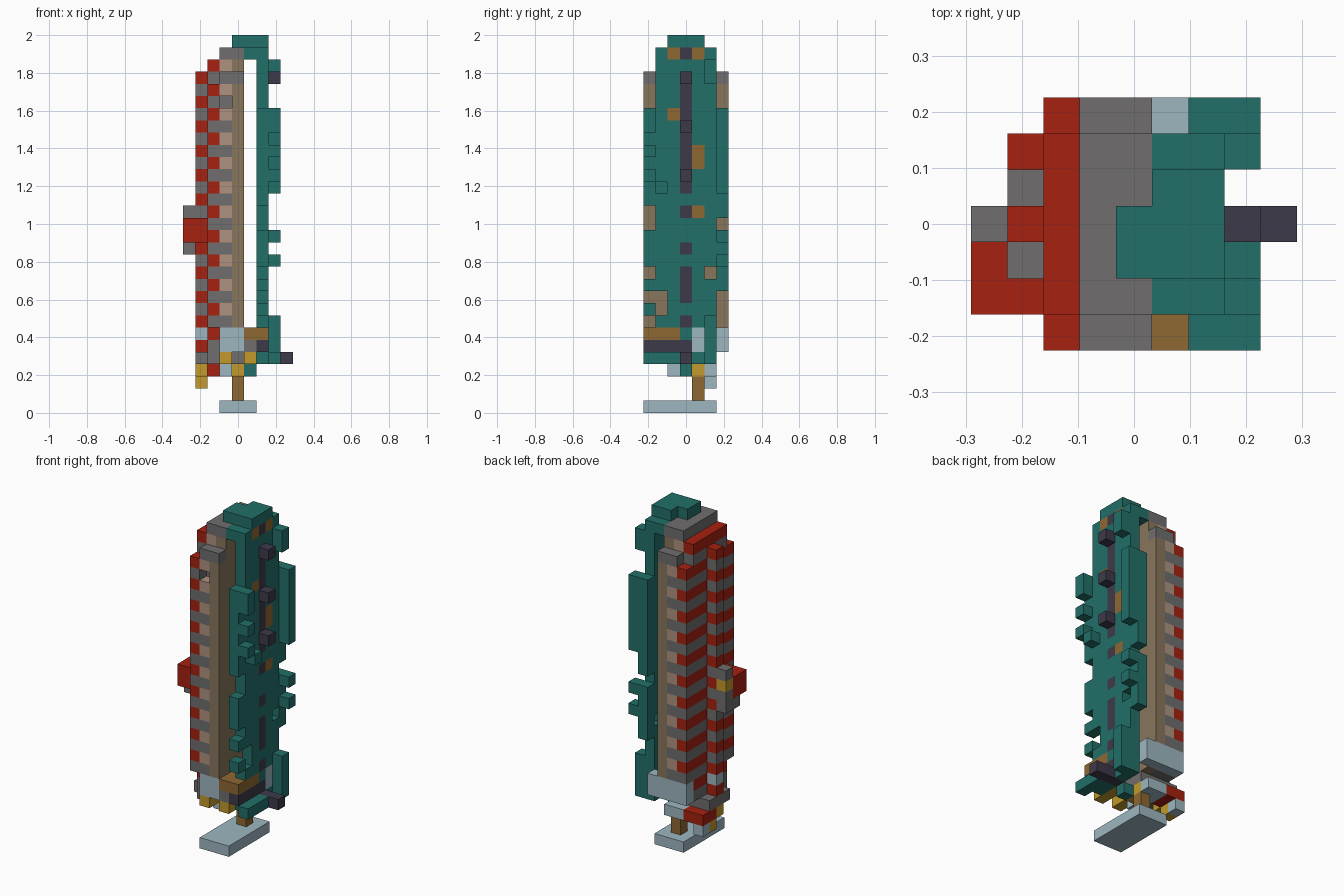
import bpy
import bmesh
from mathutils import Vector

cube = bpy.data.objects.get("Cube")
if cube:
    bpy.data.objects.remove(cube, do_unlink=True)

COLOURS = {
    "teal": (0.016, 0.16, 0.14),
    "red": (0.38, 0.015, 0.005),
    "gray": (0.16, 0.155, 0.155),
    "tan": (0.25, 0.18, 0.107),
    "pink": (0.43, 0.29, 0.22),
    "brown": (0.27, 0.138, 0.032),
    "dark": (0.048, 0.042, 0.068),
    "pale_blue": (0.34, 0.47, 0.53),
    "yellow": (0.54, 0.32, 0.025),
}
MATS = {}
for name, rgb in COLOURS.items():
    mat = bpy.data.materials.new(name)
    mat.use_nodes = True
    mat.diffuse_color = (*rgb, 1)
    mat.node_tree.nodes["Principled BSDF"].inputs["Base Color"].default_value = (*rgb, 1)
    MATS[name] = mat

UNIT = 2 / 31
ORIGIN = Vector((-4.5, -3.5, 0))
cells = {}


def span(value):
    """A single index or an inclusive pair of indices."""
    low, high = value if isinstance(value, tuple) else (value, value)
    return range(low, high + 1)


def fill(part, colour, xs, ys, zs):
    """Fill a block of cells; later blocks replace earlier ones."""
    for x in span(xs):
        for y in span(ys):
            for z in span(zs):
                cells[x, y, z] = (part, colour)


def cut(xs, ys, zs):
    for x in span(xs):
        for y in span(ys):
            for z in span(zs):
                cells.pop((x, y, z), None)


# Stand: foot plate and post
fill("foot_plate", "pale_blue", (3, 5), (0, 5), 0)
fill("post", "brown", 4, 4, (1, 2))

# Page block: plain edge, striped layers and rounded striped spine
for z in span((5, 28)):
    odd = z % 2
    rows = (0, 6) if 7 <= z <= 26 else (1, 5)
    fill("pages", "tan", 4, rows, z)
    fill("page_stripes", "gray" if odd else "pink", 3, rows, z)
    fill("spine_layers", "gray" if odd else "red", 2, rows, z)
    if z < 28:
        fill("spine_ridge", "red" if odd else "gray", 1, 3, z)
for y in (0, 6):
    fill("page_cap", "gray", (3, 4), y, 27)
fill("page_cap", "gray", (3, 4), (1, 5), 29)
cut(3, 0, 25)

# Cover board, with worn gaps along both edges
fill("cover", "teal", 6, (1, 5), (4, 28))
fill("cover", "teal", 6, (0, 6), (8, 24))
fill("cover", "teal", (5, 6), (1, 5), 29)
for y, zs in [(0, (15, 16)), (0, 11), (0, 9), (1, (8, 9)),
              (6, 15), (6, (8, 9)), (5, 11)]:
    cut(6, y, zs)

# Top flap
fill("top_flap", "teal", (5, 6), (2, 4), 30)
fill("top_flap", "teal", 4, (2, 3), 30)

# Raised lumps on the cover
for y, zs in [(0, (23, 24)), (0, 21), (0, 19), (1, 18), (6, (18, 24)),
              (6, 14), (6, 12), (5, (27, 28)), (5, (4, 7)), ((0, 2), 4)]:
    fill("cover_lumps", "teal", 7, y, zs)

# Dark centre inlay, studs and brown flecks
for zs in [29, (18, 27), 16, 13, (9, 11), 7]:
    fill("cover_inlay", "dark", 6, 3, zs)
for z in (27, 23, 19):
    fill("cover_studs", "dark", 7, 3, z)
for y, zs in [(2, 29), (4, 29), (2, 24), (4, (20, 21)), (4, 16)]:
    fill("cover_flecks", "brown", 6, y, zs)

# Ring handle on the spine
fill("handle_clasp", "gray", 0, 3, (13, 16))
fill("handle_clasp", "yellow", 0, 3, 15)
fill("handle_ring", "red", 0, (1, 2), (14, 15))
fill("handle_ring", "red", 1, 1, (14, 15))
fill("handle_ring", "gray", 0, 2, 13)

# Corner brackets and lower straps
fill("back_bracket", "pale_blue", (2, 5), 6, (5, 6))
fill("front_bracket", "pale_blue", (3, 4), 0, (5, 6))
fill("cover_bracket", "pale_blue", 6, 4, (5, 6))
fill("spine_bracket", "pale_blue", 1, 3, 6)
fill("brown_strap", "brown", (5, 6), (0, 2), 6)
fill("dark_strap", "gray", 5, (0, 2), 5)
fill("dark_strap", "dark", 6, (0, 3), 5)
fill("latch", "dark", (6, 8), 3, 4)

# Underside mechanism
fill("under_frame", "gray", (1, 4), (2, 4), 4)
fill("under_frame", "gray", 2, 1, 4)
for x in (3, 5):
    fill("under_bolts", "yellow", x, (0, 2), 4)
fill("under_bolts", "yellow", 4, (3, 4), 3)
fill("under_bolts", "yellow", 1, 3, 3)
fill("under_bolts", "yellow", 1, 4, 2)
fill("under_clip", "red", (1, 2), (4, 5), 3)
fill("under_clip", "pale_blue", 1, 5, 2)
fill("under_blocks", "pale_blue", 3, (2, 5), 3)
fill("under_blocks", "pale_blue", 4, 5, 3)
fill("under_tab", "teal", 5, 3, 3)


def build(part):
    """Make one object from the exposed faces of a part's cells."""
    bm = bmesh.new()
    used = []
    for key, (owner, colour) in cells.items():
        if owner != part:
            continue
        if colour not in used:
            used.append(colour)
        centre = Vector(key) + Vector((0.5, 0.5, 0.5)) + ORIGIN
        for axis in range(3):
            for sign in (-1, 1):
                normal = Vector((0, 0, 0))
                normal[axis] = sign
                if tuple(int(k + n) for k, n in zip(key, normal)) in cells:
                    continue
                u = Vector((0, 0, 0))
                u[(axis + 1) % 3] = 0.5
                v = normal.cross(u)
                mid = centre + normal / 2
                corners = (mid - u - v, mid + u - v, mid + u + v, mid - u + v)
                face = bm.faces.new([bm.verts.new(c * UNIT) for c in corners])
                face.material_index = used.index(colour)
    bmesh.ops.remove_doubles(bm, verts=bm.verts, dist=UNIT / 100)
    mesh = bpy.data.meshes.new(part)
    bm.to_mesh(mesh)
    bm.free()
    for colour in used:
        mesh.materials.append(MATS[colour])
    bpy.context.scene.collection.objects.link(bpy.data.objects.new(part, mesh))


for part in sorted({owner for owner, colour in cells.values()}):
    build(part)
